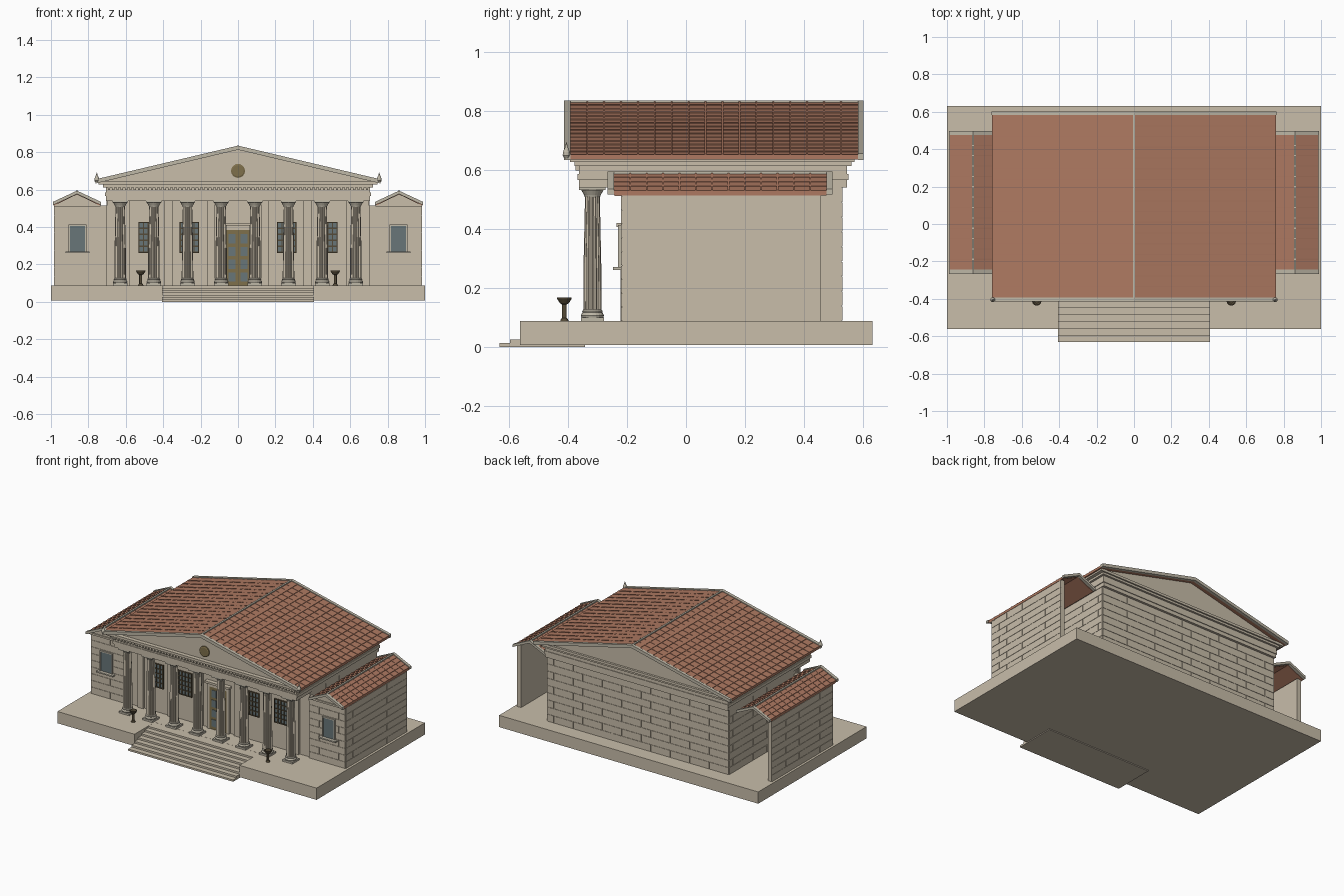
import bpy, bmesh, math
from mathutils import Vector

cube = bpy.data.objects.get("Cube")
if cube:
    bpy.data.objects.remove(cube, do_unlink=True)


def material(name, rgb):
    m = bpy.data.materials.new(name)
    m.use_nodes = True
    m.diffuse_color = (*rgb, 1)
    m.node_tree.nodes["Principled BSDF"].inputs["Base Color"].default_value = (*rgb, 1)
    return m


STONE = material("warm limestone", (0.58, 0.51, 0.40))
TRIM = material("pale grey stone", (0.52, 0.48, 0.39))
TILE = material("terracotta", (0.42, 0.19, 0.12))
GLASS = material("slate glass", (0.14, 0.18, 0.19))
BRONZE = material("aged bronze", (0.21, 0.16, 0.07))
IRON = material("dark iron", (0.09, 0.07, 0.04))


def finish(name, bm, mat):
    bmesh.ops.recalc_face_normals(bm, faces=bm.faces)
    me = bpy.data.meshes.new(name)
    bm.to_mesh(me)
    bm.free()
    me.materials.append(mat)
    ob = bpy.data.objects.new(name, me)
    bpy.context.collection.objects.link(ob)
    return ob


def add_box(bm, x0, x1, y0, y1, z0, z1):
    vs = bmesh.ops.create_cube(bm, size=1)["verts"]
    for v in vs:
        v.co = Vector(((x0 + x1) / 2 + v.co.x * (x1 - x0),
                       (y0 + y1) / 2 + v.co.y * (y1 - y0),
                       (z0 + z1) / 2 + v.co.z * (z1 - z0)))


def boxes(name, mat, *dims):
    bm = bmesh.new()
    for d in dims:
        add_box(bm, *d)
    return finish(name, bm, mat)


def add_prism(bm, pts, y0, y1):
    # xz outline extruded along y
    face = bm.faces.new([bm.verts.new((x, y0, z)) for x, z in pts])
    ext = bmesh.ops.extrude_face_region(bm, geom=[face])["geom"]
    for v in ext:
        if isinstance(v, bmesh.types.BMVert):
            v.co.y = y1


def chevron(cx, half, eave, apex, thick, courses=1, step=0.0):
    # gable outline; the upper side may be stepped into tile courses
    side = []
    for i in range(courses):
        for t, lift in ((i / courses, step), ((i + 1) / courses, 0)):
            side.append((half * (1 - t), eave + (apex - eave) * t + lift))
    left = [(cx - x, z) for x, z in side]
    right = [(cx + x, z) for x, z in reversed(side[:-1])]
    under = [(cx + half, eave - thick), (cx, apex - thick), (cx - half, eave - thick)]
    return left + right + under


def lathe(name, mat, profile, loc, sides=20, flute=0.0):
    bm = bmesh.new()
    rings = []
    for r, z in profile:
        ring = []
        for k in range(sides):
            a = math.tau * k / sides
            rr = r * (1 - flute * (k % 2))
            ring.append(bm.verts.new((rr * math.cos(a), rr * math.sin(a), z)))
        rings.append(ring)
    for a, b in zip(rings, rings[1:]):
        for k in range(sides):
            j = (k + 1) % sides
            bm.faces.new((a[k], a[j], b[j], b[k]))
    bm.faces.new(rings[0])
    bm.faces.new(rings[-1])
    ob = finish(name, bm, mat)
    ob.location = loc
    return ob


def block_wall(name, axis, at, out, u0, u1, z0, z1, courses=9, length=0.15):
    # thin courses of running-bond blocks laid on a wall face
    bm = bmesh.new()
    gap, h = 0.001, (z1 - z0) / courses
    a, b = sorted((at, at + out * 0.003))
    for c in range(courses):
        u = u0 - (length / 2 if c % 2 else 0)
        while u < u1 - 0.004:
            s, e = max(u, u0) + gap, min(u + length, u1) - gap
            z = (z0 + c * h + gap, z0 + (c + 1) * h - gap)
            if axis == "x":
                add_box(bm, a, b, s, e, *z)
            else:
                add_box(bm, s, e, a, b, *z)
            u += length
    return finish(name, bm, STONE)


FLOOR = 0.088
SIDES = ((-1, "right"), (1, "left"))


def span(s, a, b):
    return tuple(sorted((s * a, s * b)))


# Platform and steps
boxes("platform", STONE, (-1, 1, -0.342, 0.632, 0.006, FLOOR))
boxes("platform_cheeks", STONE, *[(*span(s, 0.405, 1), -0.562, -0.342, 0.006, FLOOR) for s, _ in SIDES])
boxes("front_steps", STONE, *[(-0.405, 0.405, -0.632 + 0.0365 * i, -0.342,
                               0.0125 * i, 0.0125 * (i + 1)) for i in range(7)])

# Main hall with pilasters on its porch wall
boxes("main_hall", STONE, (-0.7, 0.7, -0.205, 0.527, FLOOR, 0.545))
block_wall("back_blocks", "y", 0.527, 1, -0.7, 0.7, FLOOR, 0.54)
boxes("wall_pilasters", STONE, *[(x - 0.022, x + 0.022, -0.219, -0.2, FLOOR, 0.545)
                                for c in (0.145, 0.37, 0.6) for x in (-c, c)])

# Fluted columns
for i in range(8):
    x, y = -0.63 + 0.18 * i, -0.317
    boxes(f"column_plinth_{i + 1}", TRIM, (x - 0.039, x + 0.039, y - 0.039, y + 0.039, FLOOR, 0.1))
    lathe(f"column_base_{i + 1}", TRIM, [(0.037, 0.1), (0.039, 0.106), (0.036, 0.113), (0.033, 0.116),
                                        (0.035, 0.121), (0.031, 0.126)], (x, y, 0))
    lathe(f"column_shaft_{i + 1}", STONE, [(0.031, 0.126), (0.03, 0.28), (0.025, 0.512)], (x, y, 0), 32, 0.12)
    lathe(f"column_capital_{i + 1}", TRIM, [(0.026, 0.508), (0.028, 0.514), (0.036, 0.528), (0.039, 0.532)], (x, y, 0))
    boxes(f"column_abacus_{i + 1}", TRIM, (x - 0.041, x + 0.041, y - 0.045, y + 0.045, 0.531, 0.542))

# Entablature bands, back to front, with dentils
for name, w, y0, y1, z0, z1 in (("architrave", 0.705, -0.362, 0.545, 0.54, 0.565),
                                ("architrave_band", 0.711, -0.367, 0.55, 0.565, 0.585),
                                ("frieze", 0.707, -0.363, 0.546, 0.585, 0.612),
                                ("bed_moulding", 0.722, -0.378, 0.56, 0.612, 0.626),
                                ("cornice", 0.745, -0.393, 0.57, 0.626, 0.643)):
    boxes(name, STONE, (-w, w, y0, y1, z0, z1))
boxes("dentils", STONE, *[(x - 0.006, x + 0.006, -0.374, -0.36, 0.598, 0.612)
                          for x in [-0.69 + 0.023 * i for i in range(61)]])

# Pediment and its medallion
bm = bmesh.new()
add_prism(bm, [(-0.74, 0.638), (0.74, 0.638), (0, 0.815)], -0.365, 0.555)
finish("pediment", bm, STONE)
medal = lathe("medallion", BRONZE, [(0.037, 0), (0.037, 0.009), (0.03, 0.012)], (0, -0.364, 0.7), 28)
medal.rotation_euler.x = math.pi / 2


def tiled_roof(name, cx, half, eave, apex, y0, y1, courses, ribs, rake):
    bm = bmesh.new()
    add_prism(bm, chevron(cx, half, eave, apex, 0.014, courses, 0.003), y0, y1)
    finish(name + "_tiles", bm, TILE)
    bm = bmesh.new()
    for i in range(1, ribs):
        y = y0 + (y1 - y0) * i / ribs
        add_prism(bm, chevron(cx, half, eave + 0.005, apex + 0.003, 0.012), y - 0.003, y + 0.003)
    finish(name + "_tile_ribs", bm, TILE)
    bm = bmesh.new()
    for a, b in ((y0 - 0.022, y0), (y1, y1 + 0.02)):
        add_prism(bm, chevron(cx, half + 0.003, eave + 0.007, apex + 0.006, rake), a, b)
    finish(name + "_raking_cornice", bm, TRIM)
    boxes(name + "_ridge_cap", TRIM, (cx - 0.006, cx + 0.006, y0, y1, apex - 0.004, apex + 0.006))


tiled_roof("main_roof", 0, 0.758, 0.648, 0.829, -0.392, 0.582, 15, 17, 0.022)

# Side wings: front and outer walls only, open at the back
for s, side in SIDES:
    boxes(f"{side}_wing_walls", STONE,
          (*span(s, 0.7, 0.982), -0.217, -0.187, FLOOR, 0.515),
          (*span(s, 0.952, 0.982), -0.217, 0.458, FLOOR, 0.52))
    block_wall(f"{side}_wing_side_blocks", "x", s * 0.982, s, -0.217, 0.458, FLOOR, 0.51)
    block_wall(f"{side}_wing_front_blocks", "y", -0.217, -1, *span(s, 0.706, 0.982), FLOOR, 0.51)
    block_wall(f"{side}_hall_blocks", "x", s * 0.7, s, -0.187, 0.527, FLOOR, 0.54)
    boxes(f"{side}_wing_cornice", STONE, (*span(s, 0.735, 0.985), -0.24, -0.187, 0.51, 0.522))
    bm = bmesh.new()
    add_prism(bm, [(s * 0.735, 0.518), (s * 0.985, 0.518), (s * 0.86, 0.58)], -0.232, -0.195)
    finish(f"{side}_wing_pediment", bm, STONE)
    tiled_roof(f"{side}_wing_roof", s * 0.861, 0.126, 0.527, 0.588, -0.244, 0.476, 4, 13, 0.018)

    # Wing window
    c = s * 0.858
    boxes(f"{side}_wing_window_frame", TRIM,
          (c - 0.048, c - 0.041, -0.23, -0.21, 0.27, 0.412), (c + 0.041, c + 0.048, -0.23, -0.21, 0.27, 0.412),
          (c - 0.041, c + 0.041, -0.23, -0.21, 0.404, 0.412), (c - 0.064, c + 0.064, -0.247, -0.21, 0.261, 0.27))
    boxes(f"{side}_wing_window_glass", GLASS, (c - 0.041, c + 0.041, -0.224, -0.218, 0.27, 0.404))

    # Barred porch windows
    for n, x in (("outer", 0.48), ("inner", 0.26)):
        c = s * x
        boxes(f"{side}_{n}_porch_window_glass", GLASS, (c - 0.05, c + 0.05, -0.21, -0.204, 0.265, 0.425))
        bars = [(c + k * 0.0245 - 0.003, c + k * 0.0245 + 0.003, -0.216, -0.207, 0.262, 0.428) for k in range(-2, 3)]
        rows = [(c - 0.052, c + 0.052, -0.215, -0.207, z - 0.003, z + 0.003)
                for z in [0.265 + 0.032 * k for k in range(6)]]
        boxes(f"{side}_{n}_porch_window_bars", IRON, *bars, *rows)

    # Brazier and roof corner ornament
    lathe(f"{side}_brazier", IRON, [(0.014, FLOOR), (0.012, 0.094), (0.008, 0.097), (0.008, 0.143),
                                    (0.016, 0.149), (0.025, 0.163), (0.025, 0.167), (0.02, 0.167),
                                    (0.012, 0.156)], (s * 0.52, -0.412, 0), 16)
    lathe(f"{side}_corner_finial", TRIM, [(0.007, 0.638), (0.013, 0.648), (0.012, 0.66), (0.005, 0.676),
                                          (0.001, 0.692)], (s * 0.755, -0.405, 0), 14)

# Double door
boxes("door_leaves", BRONZE, (-0.066, -0.001, -0.218, -0.2, FLOOR, 0.383), (0.001, 0.066, -0.218, -0.2, FLOOR, 0.383))
boxes("door_panes", GLASS, *[(x - 0.018, x + 0.018, -0.221, -0.215, z, z + 0.05)
                             for x in (-0.032, 0.032) for z in [0.108 + 0.068 * k for k in range(4)]])
boxes("door_surround", STONE, (-0.085, -0.066, -0.222, -0.2, FLOOR, 0.383), (0.066, 0.085, -0.222, -0.2, FLOOR, 0.383),
      (-0.085, 0.085, -0.222, -0.2, 0.383, 0.405), (-0.095, 0.095, -0.235, -0.2, 0.405, 0.42))
